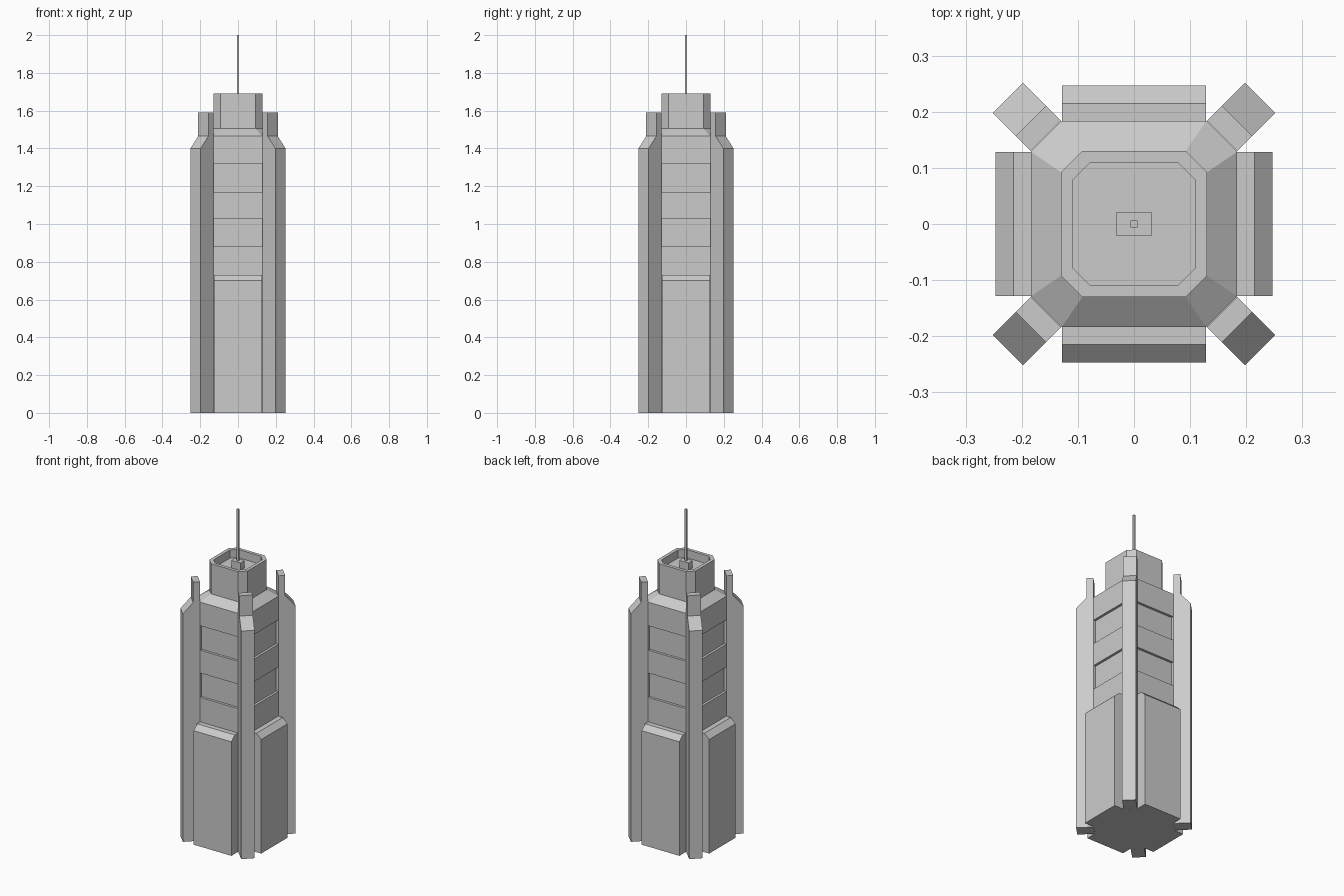
import bpy, bmesh, math
from mathutils import Matrix

if "Cube" in bpy.data.objects:
    bpy.data.objects.remove(bpy.data.objects["Cube"])


def finish(name, bm):
    bmesh.ops.remove_doubles(bm, verts=bm.verts, dist=1e-5)
    bmesh.ops.recalc_face_normals(bm, faces=bm.faces)
    mesh = bpy.data.meshes.new(name)
    bm.to_mesh(mesh)
    bm.free()
    obj = bpy.data.objects.new(name, mesh)
    bpy.context.collection.objects.link(obj)
    return obj


def ring(z, w, c, notch=0.0):
    """Chamfered square of half width w, flat half length c, flats sunk by notch."""
    pts = []
    for k in range(4):
        rot = Matrix.Rotation(k * math.pi / 2, 3, 'Z')
        h = w - notch
        side = [(-c, -w, z), (-c, -h, z), (c, -h, z), (c, -w, z)]
        pts += [rot @ Matrix.Translation(p).to_translation() for p in side]
    return pts


def loft(name, rings, cap_bottom=False, cap_top=False):
    bm = bmesh.new()
    loops = [[bm.verts.new(p) for p in r] for r in rings]
    for a, b in zip(loops, loops[1:]):
        for i in range(len(a)):
            j = (i + 1) % len(a)
            bm.faces.new((a[i], a[j], b[j], b[i]))
    if cap_bottom:
        bm.faces.new(loops[0][::-1])
    if cap_top:
        bm.faces.new(loops[-1])
    return finish(name, bm)


def radial_prism(name, profile, half, angle):
    """Extrude a (radius, z) profile sideways and turn it about z."""
    bm = bmesh.new()
    a = [bm.verts.new((r, -half, z)) for r, z in profile]
    b = [bm.verts.new((r, half, z)) for r, z in profile]
    bm.faces.new(a)
    bm.faces.new(b[::-1])
    for i in range(len(a)):
        j = (i + 1) % len(a)
        bm.faces.new((a[i], a[j], b[j], b[i]))
    bmesh.ops.rotate(bm, verts=bm.verts, matrix=Matrix.Rotation(angle, 3, 'Z'))
    return finish(name, bm)


def box(name, x, y, z0, z1):
    bm = bmesh.new()
    bmesh.ops.create_cube(bm, size=1)
    bmesh.ops.scale(bm, verts=bm.verts, vec=(2 * x, 2 * y, z1 - z0))
    bmesh.ops.translate(bm, verts=bm.verts, vec=(0, 0, (z0 + z1) / 2))
    return finish(name, bm)


# Tower body with two sunken window bands and a sloped roof
W, C, SINK = 0.184, 0.129, 0.015
body = [ring(0, W, C)]
for z0, z1 in ((0.88, 1.03), (1.17, 1.32)):
    body += [ring(z0, W, C), ring(z0, W, C, SINK), ring(z1, W, C, SINK), ring(z1, W, C)]
body += [ring(1.465, W, C), ring(1.505, 0.13, 0.092)]
loft("tower_body", body, cap_bottom=True)

# Crown with sunken roof deck
loft("crown", [ring(1.505, 0.13, 0.092), ring(1.69, 0.13, 0.092),
               ring(1.69, 0.11, 0.078), ring(1.64, 0.11, 0.078)], cap_top=True)

# Corner fins and lower side bays
fin = [(0.222, 0), (0.318, 0), (0.318, 1.40), (0.26, 1.465), (0.26, 1.59), (0.222, 1.59)]
bay = [(W, 0), (0.247, 0), (0.247, 0.70), (0.215, 0.73), (W, 0.73)]
for k in range(4):
    radial_prism(f"corner_fin_{k}", fin, 0.038, math.radians(45 + 90 * k))
    radial_prism(f"side_bay_{k}", bay, 0.128, math.radians(90 * k))

# Rooftop box and antenna
box("antenna_base", 0.031, 0.021, 1.64, 1.685)
box("antenna", 0.0065, 0.0065, 1.685, 2.0)
